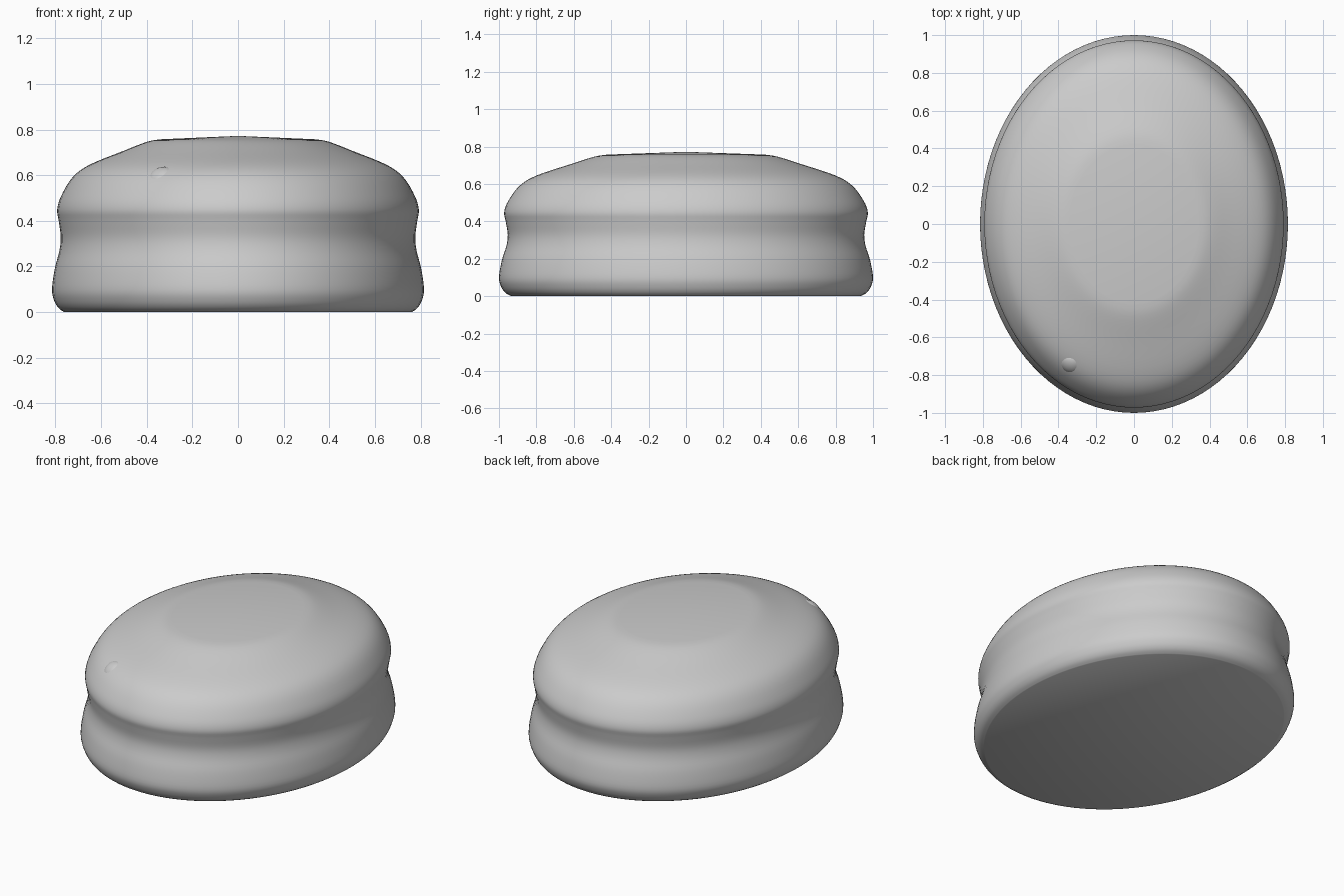
import bpy, bmesh, math
from mathutils import Vector, Matrix

cube = bpy.data.objects.get("Cube")
if cube:
    bpy.data.objects.remove(cube, do_unlink=True)

WIDTH = 0.815     # width of the oval relative to its length
SIDES = 96

grey = bpy.data.materials.new("plain grey")
grey.use_nodes = True
grey.diffuse_color = (0.6, 0.6, 0.6, 1)
grey.node_tree.nodes["Principled BSDF"].inputs["Base Color"].default_value = (0.6, 0.6, 0.6, 1)


def finish(name, bm, angle):
    bmesh.ops.recalc_face_normals(bm, faces=bm.faces)
    mesh = bpy.data.meshes.new(name)
    bm.to_mesh(mesh)
    bm.free()
    mesh.materials.append(grey)
    obj = bpy.data.objects.new(name, mesh)
    bpy.context.collection.objects.link(obj)
    bpy.ops.object.select_all(action="DESELECT")
    obj.select_set(True)
    bpy.context.view_layer.objects.active = obj
    bpy.ops.object.shade_smooth_by_angle(angle=math.radians(angle))
    return obj


def smooth_path(points, steps=4):
    """Catmull-Rom curve through the points."""
    p = [Vector(q) for q in points]
    p = [p[0]] + p + [p[-1]]
    out = []
    for a, b, c, d in zip(p, p[1:], p[2:], p[3:]):
        for i in range(steps):
            t = i / steps
            out.append(0.5 * (2 * b + (c - a) * t + (2 * a - 5 * b + 4 * c - d) * t**2
                              + (3 * b - a - 3 * c + d) * t**3))
    return out + [p[-1]]


# Waisted oval body: (radius along the length, height)
profile = [(0.935, 0), (0.965, 0.018), (0.988, 0.05), (1.0, 0.1), (0.985, 0.19),
           (0.96, 0.27), (0.953, 0.33), (0.964, 0.4), (0.972, 0.45), (0.95, 0.51),
           (0.89, 0.59), (0.8, 0.645), (0.62, 0.705), (0.49, 0.746), (0.42, 0.757)]
bm = bmesh.new()
rings = []
for r, z in smooth_path(profile):
    rings.append([bm.verts.new((WIDTH * r * math.cos(a), r * math.sin(a), z))
                  for a in (math.tau * i / SIDES for i in range(SIDES))])
for low, high in zip(rings, rings[1:]):
    for i in range(SIDES):
        j = (i + 1) % SIDES
        bm.faces.new((low[i], low[j], high[j], high[i]))
bm.faces.new(rings[0])

# Shallow crown closing the top
tip = bm.verts.new((0, 0, 0.772))
for i in range(SIDES):
    bm.faces.new((rings[-1][i], rings[-1][(i + 1) % SIDES], tip))
finish("oval_body", bm, 50)

# Small raised nub on the front right shoulder
normal = Vector((-0.33, -0.55, 0.77))
turn = normal.to_track_quat("Z", "Y").to_matrix().to_4x4()
place = Matrix.Translation((-0.335, -0.738, 0.59)) @ turn @ Matrix.Diagonal((0.06, 0.06, 0.036, 1))
bm = bmesh.new()
bmesh.ops.create_uvsphere(bm, u_segments=24, v_segments=12, radius=1, matrix=place)
finish("shoulder_nub", bm, 60)
